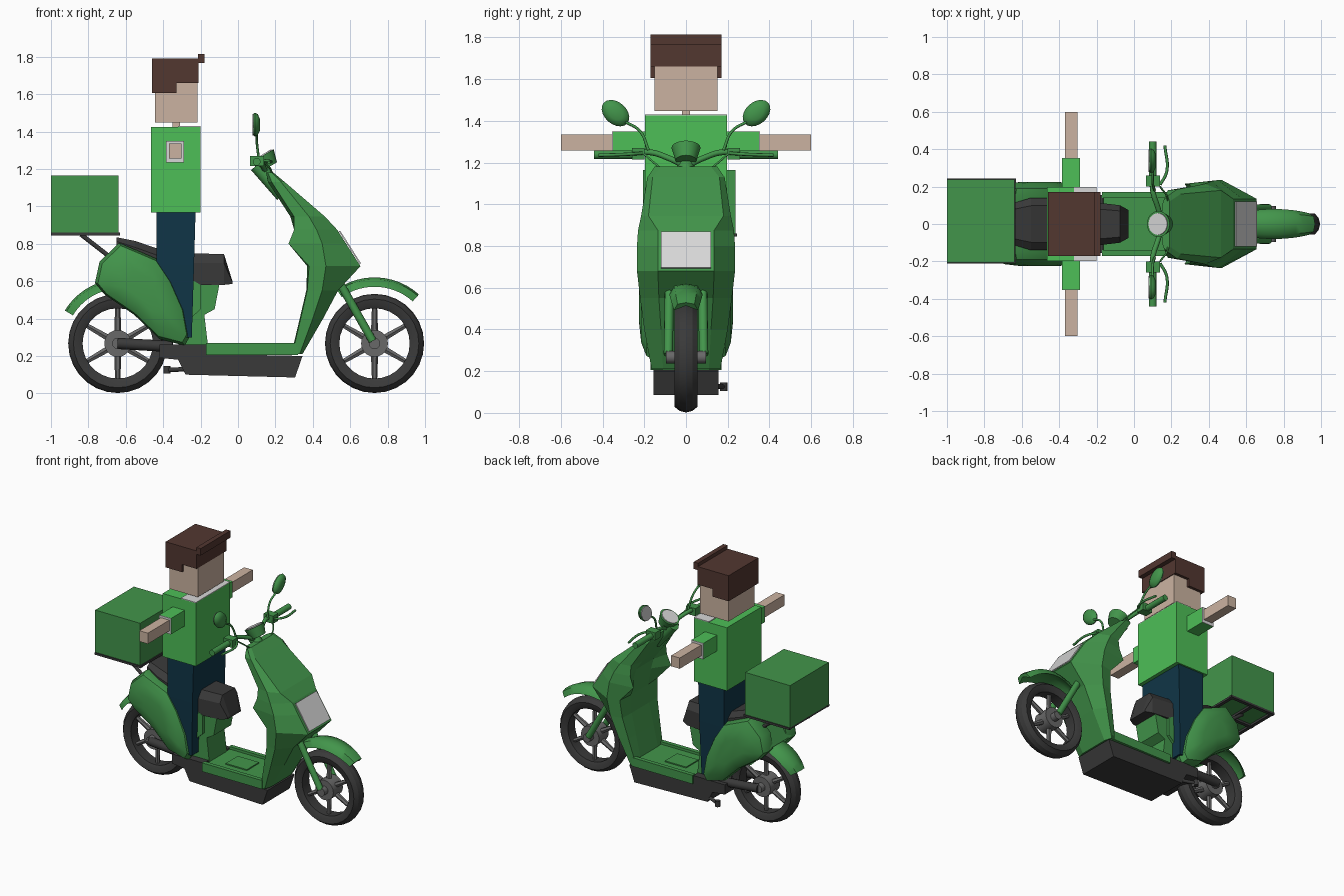
import bpy, bmesh, math
from mathutils import Vector

cube = bpy.data.objects.get("Cube")
if cube:
    bpy.data.objects.remove(cube, do_unlink=True)


def material(name, r, g, b):
    mat = bpy.data.materials.new(name)
    mat.use_nodes = True
    mat.diffuse_color = (r, g, b, 1)
    bsdf = next(n for n in mat.node_tree.nodes if n.type == 'BSDF_PRINCIPLED')
    bsdf.inputs["Base Color"].default_value = (r, g, b, 1)
    return mat


body_green = material("body green", .055, .30, .07)
shirt_green = material("shirt green", .075, .52, .095)
skin = material("skin", .60, .45, .355)
hair_brown = material("hair brown", .085, .038, .03)
navy = material("trouser navy", .005, .036, .063)
dark = material("dark rubber", .042, .042, .042)
metal = material("metal grey", .14, .14, .14)
pale = material("pale grey", .68, .68, .68)


def finish(name, bm, mat, smooth=None):
    bmesh.ops.recalc_face_normals(bm, faces=bm.faces)
    mesh = bpy.data.meshes.new(name)
    bm.to_mesh(mesh)
    bm.free()
    mesh.materials.append(mat)
    obj = bpy.data.objects.new(name, mesh)
    bpy.context.collection.objects.link(obj)
    if smooth:
        bpy.ops.object.select_all(action='DESELECT')
        obj.select_set(True)
        bpy.context.view_layer.objects.active = obj
        bpy.ops.object.shade_smooth_by_angle(angle=math.radians(smooth))
    return obj


def loft(name, rings, mat, smooth=None, closed=False):
    """Skin a row of equal rings; closed joins the last ring to the first."""
    bm = bmesh.new()
    rows = [[bm.verts.new(p) for p in ring] for ring in rings]
    n = len(rows[0])
    pairs = list(zip(rows, rows[1:])) + ([(rows[-1], rows[0])] if closed else [])
    for a, b in pairs:
        for i in range(n):
            j = (i + 1) % n
            bm.faces.new((a[i], a[j], b[j], b[i]))
    if not closed:
        bm.faces.new(rows[0])
        bm.faces.new(rows[-1])
    return finish(name, bm, mat, smooth)


def prism(name, profile, y0, y1, mat):
    return loft(name, [[(x, y, z) for x, z in profile] for y in (y0, y1)], mat)


def box(name, x, y, z, mat):
    return prism(name, [(x[0], z[0]), (x[1], z[0]), (x[1], z[1]), (x[0], z[1])], y[0], y[1], mat)


def rod(name, a, b, r, mat, r_end=None, sides=12):
    a, b = Vector(a), Vector(b)
    turn = (b - a).to_track_quat('Z', 'Y')
    rings = []
    for p, rad in ((a, r), (b, r if r_end is None else r_end)):
        angles = [math.tau * i / sides for i in range(sides)]
        rings.append([p + turn @ Vector((rad * math.cos(t), rad * math.sin(t), 0)) for t in angles])
    return loft(name, rings, mat, 40)


def tube(name, points, r, mat):
    curve = bpy.data.curves.new(name, 'CURVE')
    curve.dimensions = '3D'
    curve.bevel_depth, curve.bevel_resolution, curve.use_fill_caps = r, 2, True
    curve.resolution_u = 6
    spline = curve.splines.new('BEZIER')
    spline.bezier_points.add(len(points) - 1)
    for bp, p in zip(spline.bezier_points, points):
        bp.co = p
        bp.handle_left_type = bp.handle_right_type = 'AUTO'
    curve.materials.append(mat)
    obj = bpy.data.objects.new(name, curve)
    bpy.context.collection.objects.link(obj)


def fender(name, cx, cz, r, start, end, width, steps=12):
    rings = []
    for i in range(steps + 1):
        t = i / steps
        a = math.radians(start + (end - start) * t)
        w = width * (.5 + .5 * math.sin(math.pi * (.15 + .7 * t)))
        section = [(-.05, -w), (-.01, -.7 * w), (0, 0), (-.01, .7 * w), (-.05, w), (-.02, 0)]
        rings.append([(cx + (r + d) * math.cos(a), y, cz + (r + d) * math.sin(a)) for d, y in section])
    loft(name, rings, body_green, 50)


def wheel(name, cx, cz):
    profile = [(.265, 0), (.258, .03), (.237, .056), (.205, .05), (.188, .04)]
    ring = profile + [(r, -y) for r, y in reversed(profile[1:])]
    steps = 28
    rings = []
    for i in range(steps):
        a = math.tau * i / steps
        rings.append([(cx + r * math.cos(a), y, cz + r * math.sin(a)) for r, y in ring])
    loft(name + "_tyre", rings, dark, 25, closed=True)
    rod(name + "_hub", (cx, -.055, cz), (cx, .055, cz), .072, metal, sides=20)
    rod(name + "_axle", (cx, -.095, cz), (cx, .095, cz), .03, metal)
    for k in range(6):
        a = math.tau * k / 6 + math.pi / 6
        d = Vector((math.cos(a), 0, math.sin(a)))
        c = Vector((cx, 0, cz))
        rod(name + "_spoke", c + d * .06, c + d * .195, .019, metal, .014, sides=6)


# Wheels, fork and mudguards
wheel("rear_wheel", -.643, .267)
wheel("front_wheel", .73, .267)
fender("front_fender", .73, .265, .355, 48, 125, .08)
fender("rear_fender", -.63, .265, .345, 95, 149, .09)
for s in (1, -1):
    rod("fork_leg", (.55, s * .08, .58), (.72, s * .085, .28), .022, body_green)
    rod("swing_arm", (-.643, s * .085, .267), (-.35, s * .1, .25), .03, dark)

# Front shield: each row is z, front x/y, side x/y, back x/y, inner x
rows = [(1.18, .19, .12, .18, .15, .16, .13, .15), (1.13, .25, .16, .23, .185, .18, .18, .16),
        (.945, .465, .18, .38, .215, .30, .20, .28), (.875, .53, .135, .42, .23, .30, .21, .33),
        (.80, .578, .135, .45, .235, .27, .215, .35), (.68, .655, .135, .47, .235, .38, .215, .37),
        (.55, .535, .13, .45, .22, .37, .20, .365), (.40, .455, .12, .40, .20, .335, .18, .33),
        (.21, .345, .11, .33, .165, .29, .155, .285)]
rings = []
for z, xf, yf, xs, ys, xb, yb, xi in rows:
    half = [(xf, yf), (xs, ys), (xb, yb), (xi, .1)]
    rings.append([(x, y, z) for x, y in half] + [(x, -y, z) for x, y in reversed(half)])
loft("front_shield", rings, body_green)
prism("headlight", [(.54, .866), (.651, .692), (.657, .696), (.546, .870)], -.12, .12, pale)

# Floor, underside and stand
prism("underside", [(-.42, .26), (-.165, .26), (-.16, .21), (.345, .20), (.305, .085),
                    (-.28, .10), (-.32, .18), (-.42, .19)], -.155, .155, dark)
box("floorboard", (-.17, .32), (-.165, .165), (.205, .25), body_green)
for s in (1, -1):
    box("floor_rail", (-.17, .31), (s * .14, s * .17), (.205, .268), body_green)
box("floor_hatch", (-.05, .12), (-.07, .07), (.25, .258), body_green)
rod("side_stand", (-.26, .13, .13), (-.38, .18, .125), .012, dark)
rod("stand_foot", (-.38, .18, .105), (-.38, .18, .145), .018, dark)

# Rear bodywork: bulged side panels over a core
outline = [(-.74, .705), (-.635, .805), (-.435, .72), (-.355, .60), (-.285, .44), (-.26, .30),
           (-.285, .255), (-.42, .29), (-.555, .42), (-.715, .53), (-.765, .59)]
for s in (1, -1):
    panel = []
    for y, k in ((.08, .96), (.15, 1), (.19, .94), (.215, .72), (.225, .4)):
        panel.append([(-.5 + (x + .5) * k, s * y, .55 + (z - .55) * k) for x, z in outline])
    loft("side_panel", panel, body_green, 35)
prism("rear_core", [(-.76, .60), (-.64, .79), (-.4, .70), (-.2, .58), (-.2, .45), (-.36, .3),
                    (-.36, .5), (-.5, .56)], -.12, .12, body_green)
prism("seat_pillar", [(-.26, .59), (-.10, .58), (-.125, .45), (-.18, .42), (-.16, .25),
                      (-.32, .25)], -.10, .10, body_green)

# Seat: rows of x, top, bottom, half width
seat = []
for x, top, low, w in ((-.65, .835, .76, .11), (-.55, .815, .70, .14), (-.42, .77, .65, .14),
                       (-.24, .748, .58, .12), (-.075, .745, .58, .10), (-.03, .60, .585, .075)):
    seat.append([(x, -w, low), (x, -w, top - (top - low) * .3), (x, -w * .7, top),
                 (x, w * .7, top), (x, w, top - (top - low) * .3), (x, w, low)])
loft("seat", seat, dark)

# Delivery box on its rack
box("delivery_box", (-1, -.64), (-.205, .238), (.86, 1.165), body_green)
for y in (-.2, .016, .232):
    box("rack_bar", (-1, -.63), (y - .012, y + .012), (.845, .86), dark)
for x in (-.985, -.82, -.645):
    box("rack_cross_bar", (x - .012, x + .012), (-.205, .238), (.845, .86), dark)
for s in (1, -1):
    rod("rack_strut", (-.84, s * .1, .85), (-.66, s * .1, .71), .012, dark)

# Steering column, dial and handlebars
rod("steering_column", (.10, 0, 1.22), (.24, 0, 1.06), .04, body_green)
rod("dial_housing", (.165, 0, 1.21), (.13, 0, 1.27), .05, body_green, .07, sides=20)
rod("dial_face", (.13, 0, 1.27), (.127, 0, 1.275), .058, pale, sides=20)
for s in (1, -1):
    tube("handlebar", [(.15, 0, 1.18), (.13, s * .08, 1.22), (.10, s * .18, 1.25),
                       (.10, s * .27, 1.238)], .014, body_green)
    rod("grip", (.10, s * .25, 1.238), (.10, s * .44, 1.238), .021, body_green)
    box("switch_block", (.065, .14), (s * .2, s * .26), (1.215, 1.27), body_green)
    tube("brake_lever", [(.14, s * .21, 1.245), (.175, s * .28, 1.24), (.165, s * .42, 1.235)],
         .008, body_green)
    tube("brake_cable", [(.14, s * .2, 1.24), (.18, s * .13, 1.18), (.16, s * .09, 1.15),
                         (.2, s * .04, 1.12)], .005, body_green)
    tube("mirror_stem", [(.11, s * .18, 1.26), (.10, s * .22, 1.35), (.10, s * .3, 1.4)],
         .007, body_green)
    # Mirror: oval shell with a pale glass facing the rider
    mirror = []
    for x, k in ((.082, .9), (.09, 1), (.105, .9), (.117, .5)):
        ring = []
        for i in range(20):
            a = math.tau * i / 20
            u, v = .075 * k * math.cos(a), .053 * k * math.sin(a)
            ring.append((x, s * (.338 + .75 * u - .66 * v), 1.437 + .66 * u + .75 * v))
        mirror.append(ring)
    loft("mirror_shell", mirror, body_green, 50)
    glass = [[(x, p[1], p[2]) for p in mirror[0]] for x in (.078, .082)]
    loft("mirror_glass", glass, pale)

# Rider
box("torso", (-.465, -.20), (-.197, .197), (.968, 1.425), shirt_green)
box("collar_plate", (-.32, -.20), (-.197, .197), (1.425, 1.43), pale)
box("neck", (-.35, -.31), (-.02, .02), (1.42, 1.455), skin)
box("head", (-.445, -.217), (-.15, .15), (1.447, 1.70), skin)
prism("hair", [(-.46, 1.605), (-.33, 1.605), (-.33, 1.66), (-.212, 1.66), (-.212, 1.79),
               (-.46, 1.79)], -.17, .17, hair_brown)
box("hair_fringe", (-.215, -.18), (-.17, .17), (1.765, 1.815), hair_brown)
for s in (1, -1):
    box("sleeve", (-.385, -.29), (s * .19, s * .35), (1.235, 1.35), shirt_green)
    box("cuff", (-.385, -.29), (s * .35, s * .354), (1.235, 1.35), pale)
    box("forearm", (-.37, -.302), (s * .35, s * .60), (1.257, 1.335), skin)
    leg = []
    for z, x0, x1, y in ((.968, -.435, -.227, .185), (.69, -.435, -.235, .185), (.30, -.36, -.247, .175)):
        leg.append([(x0, 0, z), (x1, 0, z), (x1, s * y, z), (x0, s * y, z)])
    loft("trouser_leg", leg, navy)
